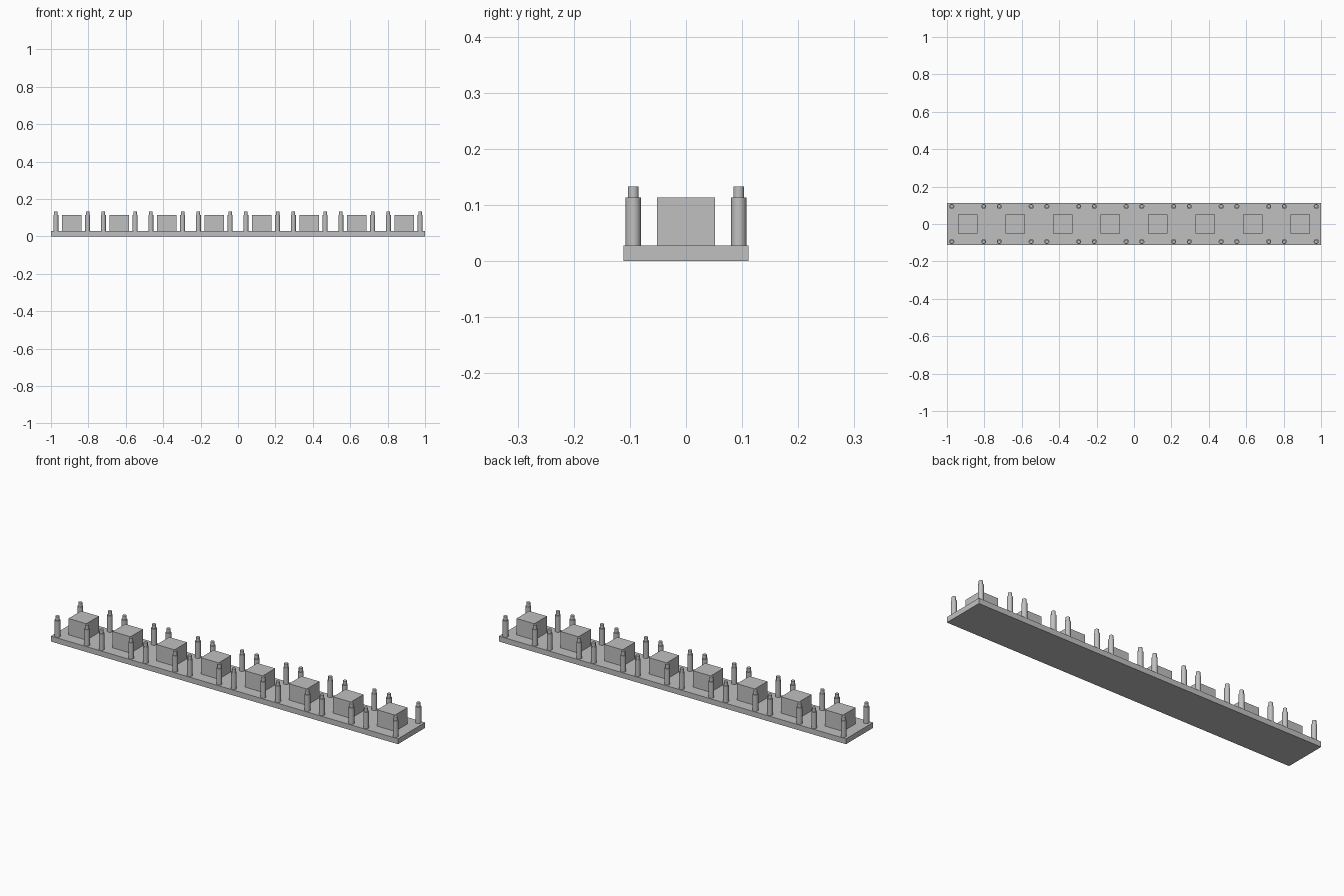
import bpy
import bmesh
from mathutils import Matrix

cube = bpy.data.objects.get("Cube")
if cube:
    bpy.data.objects.remove(cube, do_unlink=True)

# Material
grey = bpy.data.materials.new("plain grey")
grey.use_nodes = True
colour = (0.53, 0.53, 0.53, 1)
grey.diffuse_color = colour
grey.node_tree.nodes["Principled BSDF"].inputs["Base Color"].default_value = colour

# Dimensions
CELLS = 8
PITCH = 0.254
BASE_TOP = 0.028
BODY_TOP = 0.113
TIP_TOP = 0.133


def finish(bm, name):
    mesh = bpy.data.meshes.new(name)
    bm.to_mesh(mesh)
    bm.free()
    mesh.materials.append(grey)
    obj = bpy.data.objects.new(name, mesh)
    bpy.context.collection.objects.link(obj)
    return obj


def box(name, x, width, depth, z0, z1):
    bm = bmesh.new()
    place = Matrix.Translation((x, 0, (z0 + z1) / 2))
    bmesh.ops.create_cube(bm, size=1, matrix=place @ Matrix.Diagonal((width, depth, z1 - z0, 1)))
    return finish(bm, name)


def stepped_pin(name, x, y):
    # Wide shaft carrying a narrower tip
    bm = bmesh.new()
    for radius, z0, z1 in ((0.0135, BASE_TOP, BODY_TOP), (0.0097, BODY_TOP, TIP_TOP)):
        bmesh.ops.create_cone(bm, cap_ends=True, segments=20, radius1=radius, radius2=radius,
                              depth=z1 - z0, matrix=Matrix.Translation((x, y, (z0 + z1) / 2)))
    obj = finish(bm, name)
    bpy.ops.object.select_all(action="DESELECT")
    obj.select_set(True)
    bpy.context.view_layer.objects.active = obj
    bpy.ops.object.shade_smooth_by_angle()


# Base strip
box("base_plate", 0, 2, 0.223, 0, BASE_TOP)

# Repeated cells: a central block with a pin near each corner
for i in range(CELLS):
    centre = (i - (CELLS - 1) / 2) * PITCH
    box(f"block_{i + 1}", centre, 0.103, 0.103, BASE_TOP, BODY_TOP)
    for side, sx in (("right", -1), ("left", 1)):
        for end, sy in (("front", -1), ("back", 1)):
            stepped_pin(f"pin_{i + 1}_{end}_{side}", centre + sx * 0.085, sy * 0.094)
